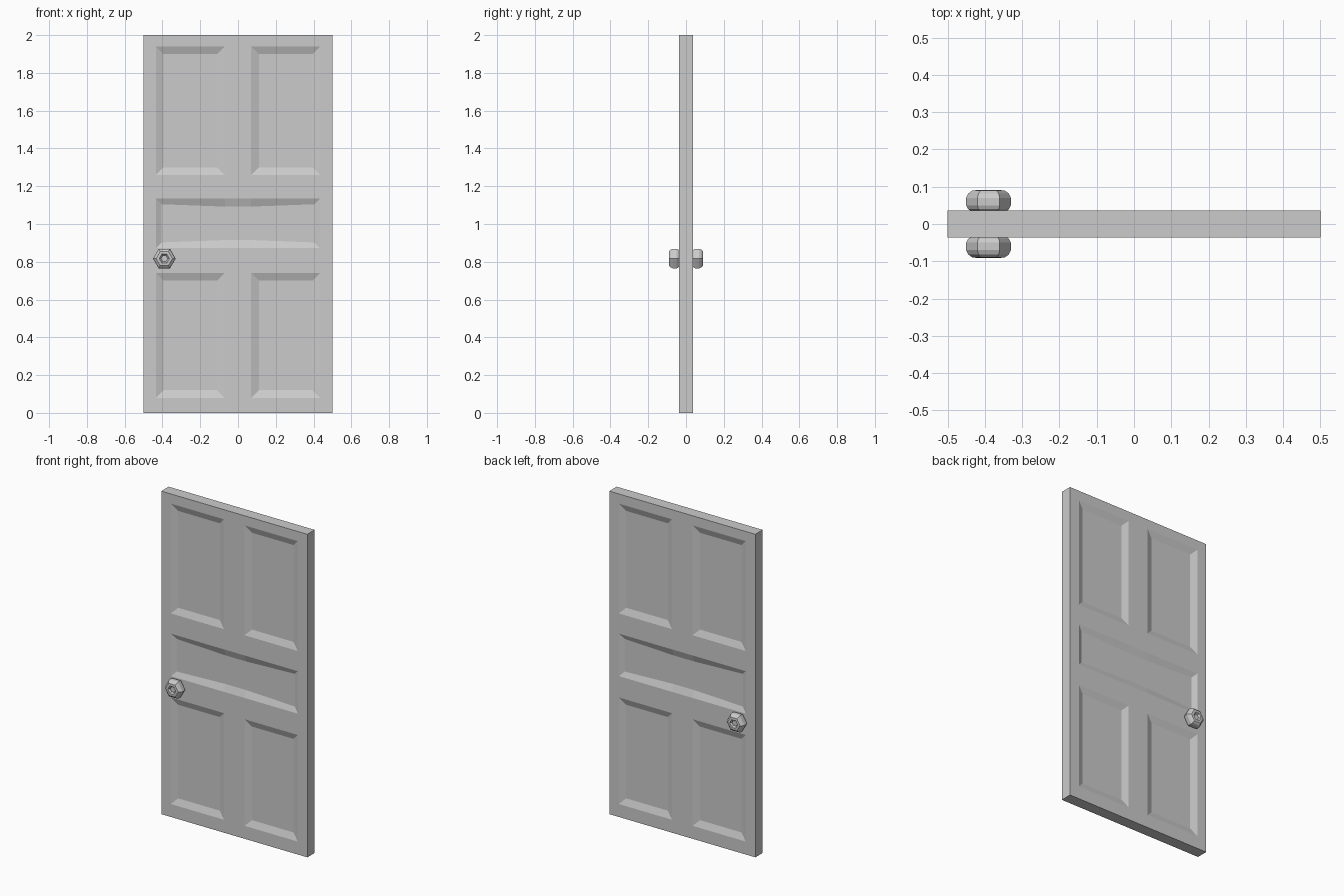
import bpy, bmesh, math
from mathutils import Matrix, Vector

cube = bpy.data.objects.get("Cube")
if cube:
    bpy.data.objects.remove(cube, do_unlink=True)

grey = bpy.data.materials.new("light grey")
grey.use_nodes = True
colour = (0.6, 0.6, 0.6, 1)
grey.diffuse_color = colour
grey.node_tree.nodes["Principled BSDF"].inputs["Base Color"].default_value = colour

HALF = 0.036    # half the slab thickness
RECESS = 0.015  # depth of the panels


def finish(bm, name):
    mesh = bpy.data.meshes.new(name)
    bm.to_mesh(mesh)
    bm.free()
    mesh.materials.append(grey)
    obj = bpy.data.objects.new(name, mesh)
    bpy.context.collection.objects.link(obj)
    return obj


# Door slab: one panelled face, turned to make the other, joined around the rim
xs = [-0.5, -0.435, -0.07, 0.07, 0.435, 0.5]
zs = [0, 0.08, 0.74, 0.872, 1.135, 1.26, 1.94, 2]
bm = bmesh.new()
grid = [[bm.verts.new((x, -HALF, z)) for x in xs] for z in zs]
cells = {}
for r in range(len(zs) - 1):
    for c in range(len(xs) - 1):
        cells[r, c] = bm.faces.new((grid[r][c], grid[r][c + 1],
                                    grid[r + 1][c + 1], grid[r + 1][c]))
tall_panels = [cells[r, c] for r in (1, 5) for c in (1, 3)]
rail = bmesh.ops.dissolve_faces(bm, faces=[cells[3, c] for c in (1, 2, 3)])["region"]
bm.normal_update()
bmesh.ops.inset_individual(bm, faces=tall_panels, thickness=0.057, depth=-RECESS)
bmesh.ops.inset_individual(bm, faces=rail, thickness=0.043, depth=-RECESS)
bmesh.ops.spin(bm, geom=bm.verts[:] + bm.edges[:] + bm.faces[:], cent=(0, 0, 0),
               axis=(0, 0, 1), angle=math.pi, steps=1, use_duplicate=True)
rim = [e for e in bm.edges if e.is_boundary]
bmesh.ops.bridge_loops(bm, edges=rim)
bmesh.ops.recalc_face_normals(bm, faces=bm.faces[:])
finish(bm, "door_slab")

# Knobs: six-sided turned profile of (radius, distance from the slab)
profile = [(0.046, -0.002), (0.055, 0.004), (0.06, 0.014), (0.06, 0.034),
           (0.054, 0.046), (0.043, 0.054), (0.027, 0.055), (0.018, 0.044)]


def knob(name, side):
    bm = bmesh.new()
    rings = []
    for radius, out in profile:
        rings.append([bm.verts.new((radius * math.cos(i * math.pi / 3),
                                    side * (HALF + out),
                                    radius * math.sin(i * math.pi / 3)))
                      for i in range(6)])
    for a, b in zip(rings, rings[1:]):
        for i in range(6):
            j = (i + 1) % 6
            bm.faces.new((a[i], a[j], b[j], b[i]))
    bm.faces.new(rings[0])
    bm.faces.new(rings[-1])
    bmesh.ops.recalc_face_normals(bm, faces=bm.faces[:])
    finish(bm, name).location = (-0.39, 0, 0.817)


knob("front_knob", -1)
knob("back_knob", 1)
